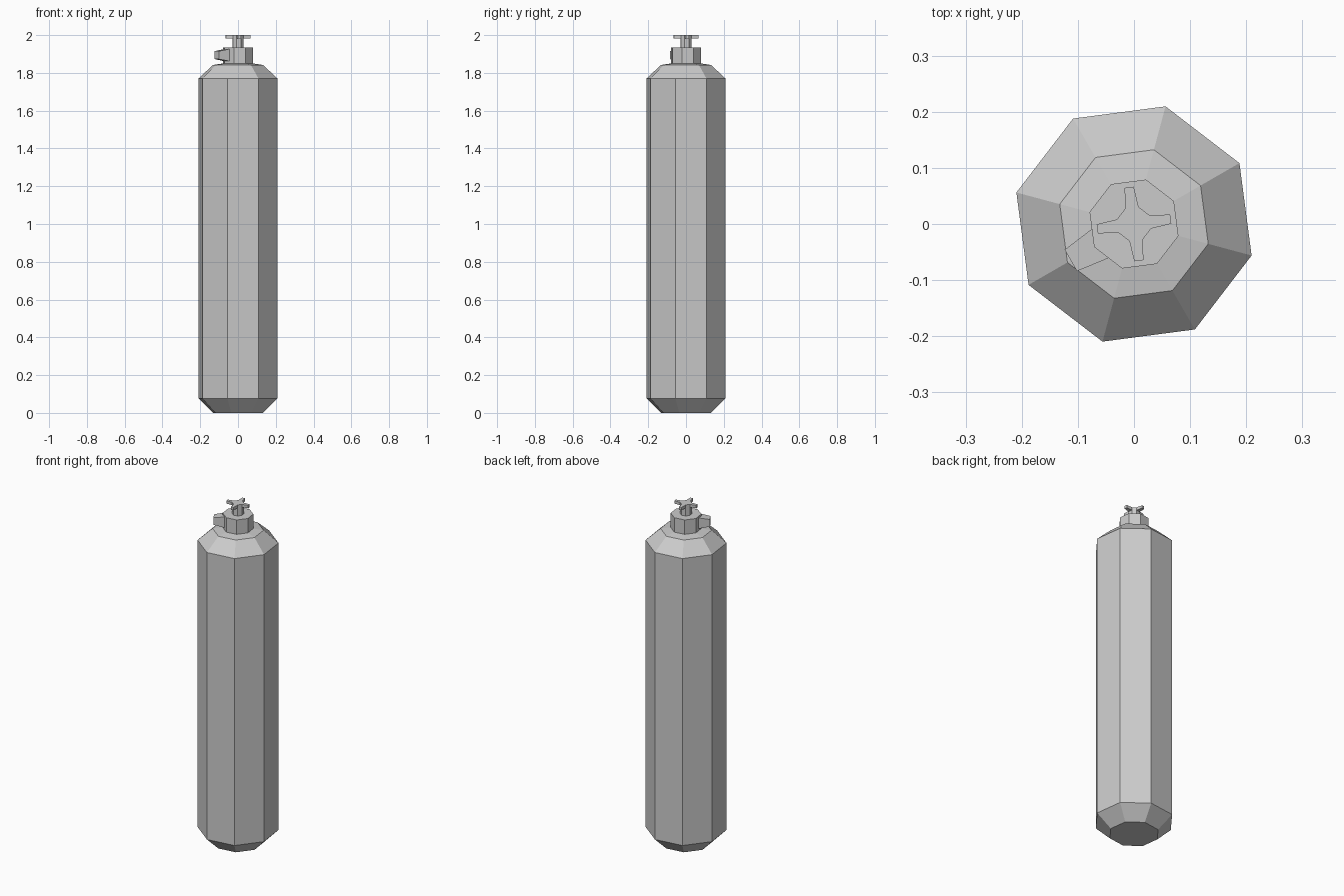
import bpy, bmesh, math
from mathutils import Vector

if "Cube" in bpy.data.objects:
    bpy.data.objects.remove(bpy.data.objects["Cube"])

START = math.radians(-15)
SIDES = 8


def finish(name, bm):
    bmesh.ops.recalc_face_normals(bm, faces=bm.faces)
    mesh = bpy.data.meshes.new(name)
    bm.to_mesh(mesh)
    bm.free()
    obj = bpy.data.objects.new(name, mesh)
    bpy.context.collection.objects.link(obj)
    return obj


def lathe(profile, bottom=True, top=True):
    """Stack octagonal rings given as (radius, height)."""
    bm = bmesh.new()
    rings = []
    for r, z in profile:
        rings.append([bm.verts.new((r * math.cos(START + i * math.tau / SIDES),
                                    r * math.sin(START + i * math.tau / SIDES), z))
                      for i in range(SIDES)])
    for a, b in zip(rings, rings[1:]):
        for i in range(SIDES):
            j = (i + 1) % SIDES
            bm.faces.new((a[i], a[j], b[j], b[i]))
    if bottom:
        bm.faces.new(rings[0][::-1])
    if top:
        bm.faces.new(rings[-1])
    return bm


# Tank with bevelled base and shoulder
finish("tank", lathe([(0.137, 0), (0.217, 0.077), (0.217, 1.77),
                      (0.137, 1.842), (0.082, 1.85)], top=False))

# Valve block on the neck
finish("valve_block", lathe([(0.082, 1.85), (0.082, 1.935)], bottom=False))

# Stem whose alternate upper faces are pulled out into a cross handle
bm = lathe([(0.0315, 1.935), (0.0315, 1.983), (0.0315, 2.0)], bottom=False)
bm.normal_update()
arms = []
for f in bm.faces:
    c = f.calc_center_median()
    if c.z > 1.985 and abs(f.normal.z) < 0.1:
        k = round((math.atan2(c.y, c.x) - math.radians(7.5)) / (math.tau / SIDES))
        if k % 2 == 0:
            arms.append(f)
for f in bmesh.ops.extrude_discrete_faces(bm, faces=arms)["faces"]:
    c = f.calc_center_median()
    out = Vector((c.x, c.y, 0)).normalized()
    side = Vector((-out.y, out.x, 0))
    for v in f.verts:
        v.co = out * 0.066 + side * (v.co - c).dot(side) * 0.68 + Vector((0, 0, v.co.z))
finish("stem_handle", bm)

# Tapered outlet pointing to the front left
bm = bmesh.new()
angle = math.radians(210)
out = Vector((math.cos(angle), math.sin(angle), 0))
side = Vector((-out.y, out.x, 0))
rings = []
for dist, half_w, half_h in [(0.069, 0.030, 0.032), (0.130, 0.022, 0.021)]:
    rings.append([bm.verts.new(out * dist + side * half_w * s
                               + Vector((0, 0, 1.894 + half_h * t)))
                  for s, t in [(-1, -1), (1, -1), (1, 1), (-1, 1)]])
for i in range(4):
    j = (i + 1) % 4
    bm.faces.new((rings[0][i], rings[0][j], rings[1][j], rings[1][i]))
bm.faces.new(rings[1])
bm.faces.new(rings[0][::-1])
finish("outlet", bm)
